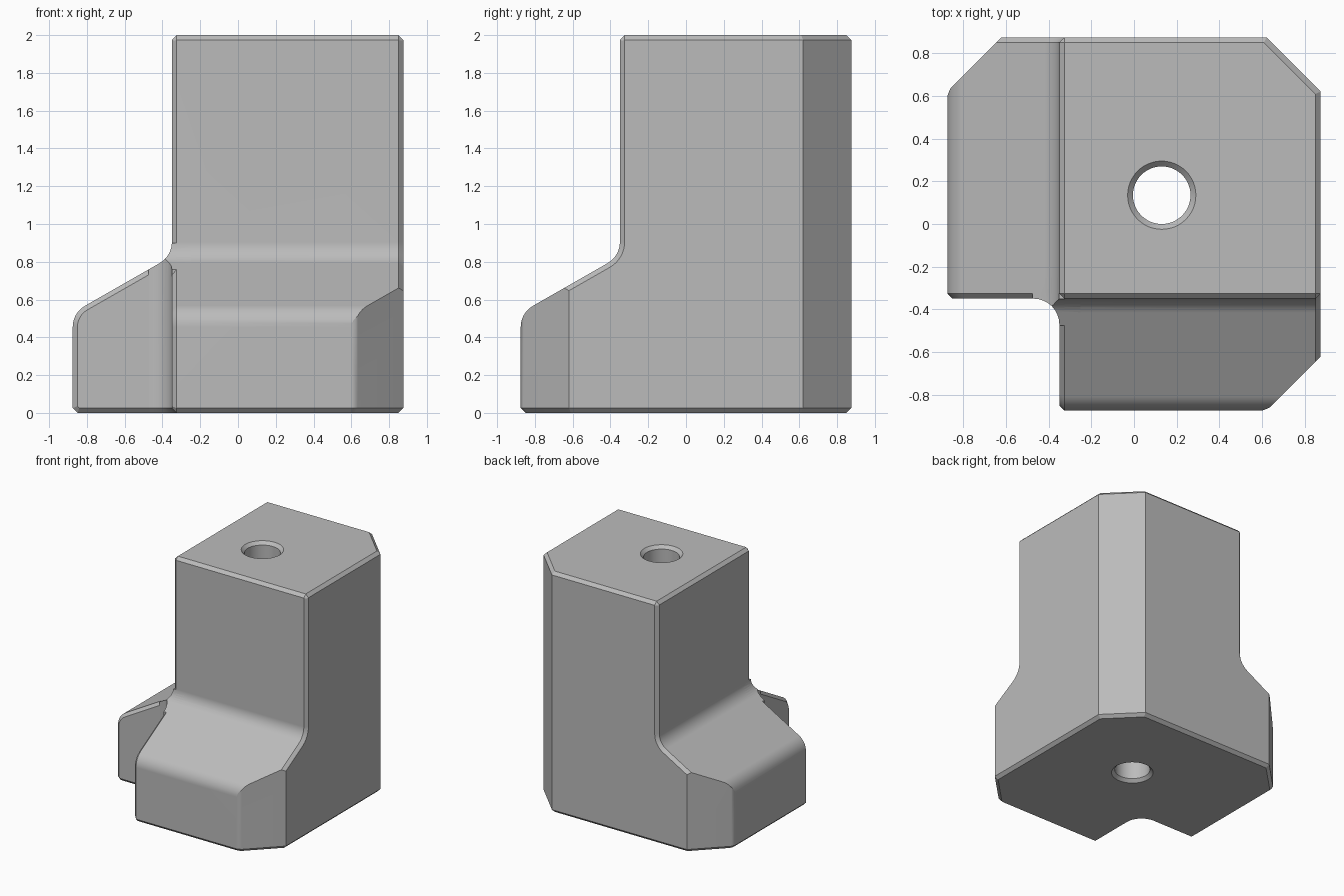
import bpy, bmesh, math
from mathutils import Vector

if "Cube" in bpy.data.objects:
    bpy.data.objects.remove(bpy.data.objects["Cube"], do_unlink=True)

OUT, IN, CUT, TOP = 0.875, -0.35, 0.62, 2.0
BEVEL, ROUND, INNER = 0.025, 0.075, 0.12

grey = bpy.data.materials.new("plain_grey")
grey.use_nodes = True
grey.diffuse_color = (0.5, 0.5, 0.5, 1)
grey.node_tree.nodes["Principled BSDF"].inputs["Base Color"].default_value = (0.5, 0.5, 0.5, 1)


def outline(corners):
    """Outline from (a, b, size, steps): a cut corner for 1 step, a rounded one for more."""
    points = []
    for i, (a, b, size, steps) in enumerate(corners):
        p = Vector((a, b))
        if not size:
            points.append(p)
            continue
        u = (Vector(corners[i - 1][:2]) - p).normalized()
        v = (Vector(corners[(i + 1) % len(corners)][:2]) - p).normalized()
        half = math.acos(max(-1, min(1, u.dot(v)))) / 2
        radius = size * math.tan(half)
        centre = p + (u + v).normalized() * size / math.cos(half)
        start, end = p + u * size - centre, p + v * size - centre
        sweep = math.pi - 2 * half
        for k in range(steps + 1):
            t = k / steps
            points.append(centre + (start * math.sin((1 - t) * sweep)
                                    + end * math.sin(t * sweep)) / math.sin(sweep))
    return points


def inset(points, amount):
    """Move a counter-clockwise outline inwards."""
    result = []
    for i, p in enumerate(points):
        d1 = (p - points[i - 1]).normalized()
        d2 = (points[(i + 1) % len(points)] - p).normalized()
        n1, n2 = Vector((-d1.y, d1.x)), Vector((-d2.y, d2.x))
        result.append(p + (n1 + n2) * amount / (1 + n1.dot(n2)))
    return result


def prism(name, points, place, low, high, chamfer=0):
    """Extrude an outline, with chamfered ends; place maps (a, b, depth) to 3D."""
    levels = [(points, low), (points, high)]
    if chamfer:
        small = inset(points, chamfer)
        levels = [(small, low), (points, low + chamfer), (points, high - chamfer), (small, high)]
    bm = bmesh.new()
    rings = [[bm.verts.new(place(p.x, p.y, d)) for p in pts] for pts, d in levels]
    for lower, upper in zip(rings, rings[1:]):
        for i in range(len(points)):
            bm.faces.new((lower[i - 1], lower[i], upper[i], upper[i - 1]))
    bm.faces.new(rings[0])
    bm.faces.new(rings[-1])
    return finish(name, bm)


def finish(name, bm):
    bmesh.ops.recalc_face_normals(bm, faces=bm.faces)
    mesh = bpy.data.meshes.new(name)
    bm.to_mesh(mesh)
    bm.free()
    mesh.materials.append(grey)
    obj = bpy.data.objects.new(name, mesh)
    bpy.context.collection.objects.link(obj)
    return obj


def combine(target, other, operation):
    mod = target.modifiers.new("combine", "BOOLEAN")
    mod.operation, mod.solver, mod.object = operation, "EXACT", other
    bpy.context.view_layer.objects.active = target
    bpy.ops.object.modifier_apply(modifier=mod.name)
    bpy.data.objects.remove(other, do_unlink=True)


def along_x(a, b, d):
    return (d, a, b)


def along_y(a, b, d):
    return (a, d, b)


# Column and sloping foot share one side profile, used along both axes
side = outline([(-OUT, 0, BEVEL, 1), (OUT, 0, BEVEL, 1), (OUT, TOP, BEVEL, 1),
                (IN, TOP, BEVEL, 1), (IN, 0.83, ROUND, 8), (-OUT, 0.53, ROUND, 8)])
body = prism("corner_block", side, along_x, IN, OUT, BEVEL)
combine(body, prism("left_foot", side, along_y, IN, OUT, BEVEL), "UNION")

# Rounded inner corner between the feet, trimmed to both slopes
reach, edge = IN + 0.1, IN - INNER - 0.005
web = prism("inner_corner", outline([
    (reach, reach, 0, 0), (edge, reach, 0, 0), (edge, IN, 0, 0),
    (IN, IN, INNER, 8), (IN, edge, 0, 0), (reach, edge, 0, 0)]),
    lambda a, b, d: (a, b, d), 0, 0.9, BEVEL)
for place in (along_x, along_y):
    combine(web, prism("web_trim", side, place, -1, 1), "INTERSECT")
combine(body, web, "UNION")


# Diagonal corners with chamfered top and bottom, and softened foot edges
def slice_off(degrees, distance):
    c, s = math.cos(math.radians(degrees)), math.sin(math.radians(degrees))
    shape = [Vector(p) for p in (
        (distance, BEVEL), (distance - 2 * BEVEL, -BEVEL), (2, -BEVEL),
        (2, TOP + BEVEL), (distance - 2 * BEVEL, TOP + BEVEL), (distance, TOP - BEVEL))]
    combine(body, prism("corner_cutter", shape,
                        lambda a, b, d: (a * c - d * s, a * s + d * c, b), -1.5, 1.5), "DIFFERENCE")


for degrees in (45, 135, -45):
    slice_off(degrees, (OUT + CUT) / math.sqrt(2))
for degrees in (157.5, -67.5):
    slice_off(degrees, 1.038)

# Countersunk hole straight through the column
bm = bmesh.new()
rings = []
for r, z in ((0.185, -BEVEL), (0.135, BEVEL), (0.135, TOP - BEVEL), (0.185, TOP + BEVEL)):
    rings.append([bm.verts.new((0.13 + r * math.cos(k * math.tau / 48),
                                0.135 + r * math.sin(k * math.tau / 48), z)) for k in range(48)])
for low, high in zip(rings, rings[1:]):
    for k in range(48):
        bm.faces.new((low[k - 1], low[k], high[k], high[k - 1]))
bm.faces.new(rings[0])
bm.faces.new(rings[-1])
combine(body, finish("hole_cutter", bm), "DIFFERENCE")

# Smooth the curves while keeping the large faces flat
bpy.ops.object.select_all(action="DESELECT")
body.select_set(True)
bpy.context.view_layer.objects.active = body
bpy.ops.object.shade_smooth_by_angle(angle=math.radians(25))
body.modifiers.new("flat_faces", "WEIGHTED_NORMAL").keep_sharp = True
